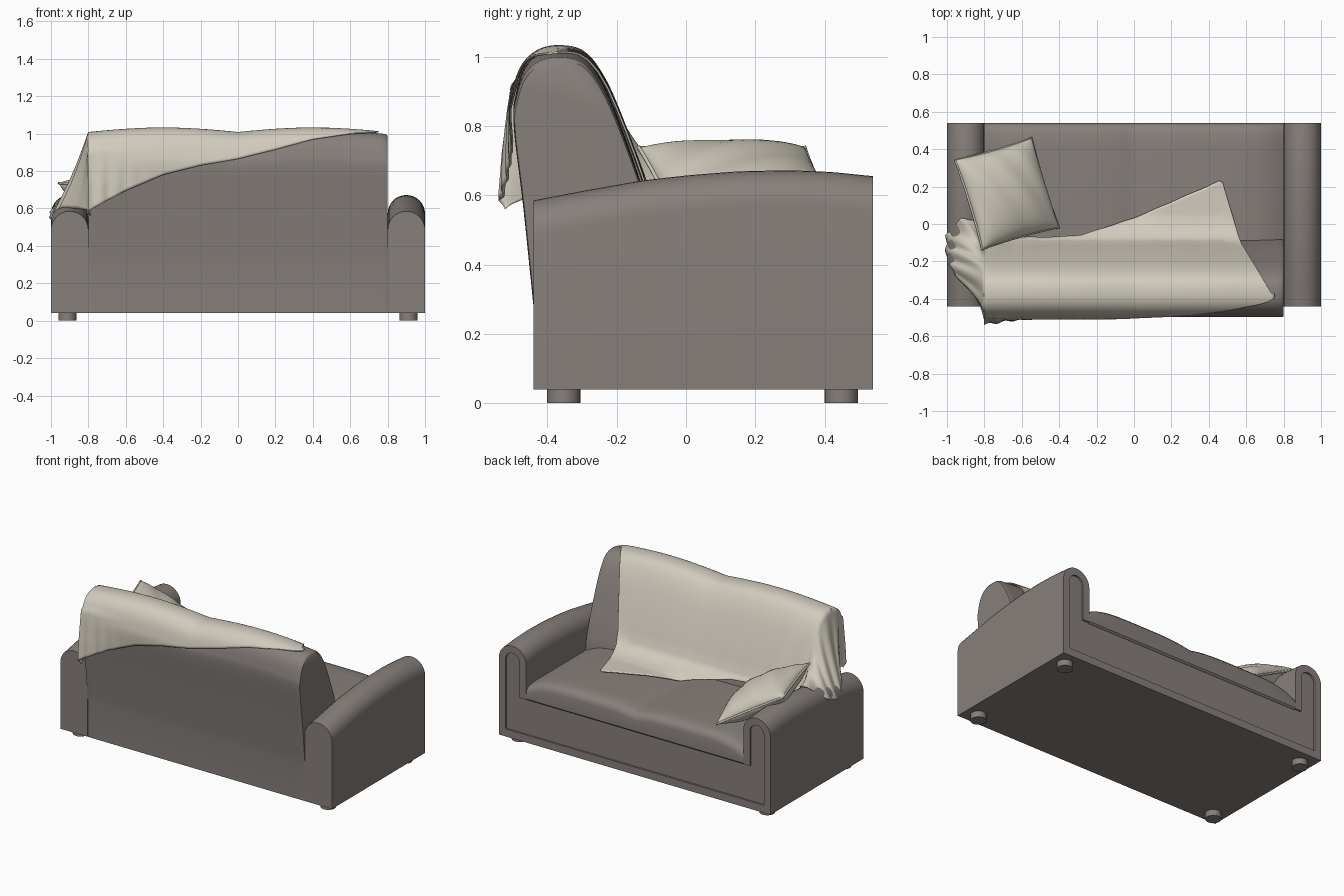
import bpy, bmesh, math
from mathutils import Vector, Matrix

if "Cube" in bpy.data.objects:
    bpy.data.objects.remove(bpy.data.objects["Cube"])

def material(name, rgb):
    m = bpy.data.materials.new(name)
    m.diffuse_color = (*rgb, 1)
    m.use_nodes = True
    m.node_tree.nodes["Principled BSDF"].inputs["Base Color"].default_value = m.diffuse_color
    return m

GREY = material("warm grey upholstery", (0.242, 0.214, 0.198))
CREAM = material("cream cloth", (0.64, 0.60, 0.51))

def finish(bm, name, mat, angle=40):
    bmesh.ops.recalc_face_normals(bm, faces=bm.faces)
    me = bpy.data.meshes.new(name)
    bm.to_mesh(me)
    bm.free()
    ob = bpy.data.objects.new(name, me)
    bpy.context.collection.objects.link(ob)
    me.materials.append(mat)
    smooth(ob, angle)
    return ob

def smooth(ob, angle=40):
    bpy.ops.object.select_all(action='DESELECT')
    bpy.context.view_layer.objects.active = ob
    ob.select_set(True)
    bpy.ops.object.shade_smooth_by_angle(angle=math.radians(angle))

def loft(name, sections, mat, closed=True, angle=40):
    """Bridge equal-length rows of points; closed sections get end caps."""
    bm = bmesh.new()
    rows = [[bm.verts.new(p) for p in s] for s in sections]
    n = len(rows[0])
    for a, b in zip(rows, rows[1:]):
        for i in range(n if closed else n - 1):
            j = (i + 1) % n
            bm.faces.new((a[i], a[j], b[j], b[i]))
    if closed:
        bm.faces.new(rows[0])
        bm.faces.new(rows[-1])
    return finish(bm, name, mat, angle)

def lerp_table(table, x):
    """Piecewise linear lookup; the values may be numbers or vectors."""
    if x <= table[0][0]:
        return table[0][1]
    for (x0, v0), (x1, v1) in zip(table, table[1:]):
        if x <= x1:
            return v0 + (v1 - v0) * ((x - x0) / (x1 - x0))
    return table[-1][1]

def spline(pts, k=6):
    pts = [Vector(p) for p in pts]
    ext = [2 * pts[0] - pts[1]] + pts + [2 * pts[-1] - pts[-2]]
    out = []
    for a, b, c, d in zip(ext, ext[1:], ext[2:], ext[3:]):
        for i in range(k):
            t = i / k
            out.append(0.5 * (2 * b + (c - a) * t + (2 * a - 5 * b + 4 * c - d) * t * t
                              + (3 * b - a - 3 * c + d) * t ** 3))
    return out + [pts[-1]]

# Shared upholstery shapes
BACK = spline([(-.44, .28), (-.47, .57), (-.497, .80), (-.49, .88), (-.465, .95), (-.42, .99),
               (-.36, 1.0), (-.30, .985), (-.25, .925), (-.20, .82), (-.13, .63), (-.09, .49)])

def back_profile(x):
    dz = 0.024 * abs(math.sin(math.pi * x / 0.8)) - 0.003
    return [Vector((p.x, p.y + max(0, p.y - .5) * 2 * dz)) for p in BACK]

def seat_top(x):
    u = min(1, abs(x) / 0.8)
    low = 0.45 if u < 0.5 else 0.415
    return 0.475 - (0.475 - low) * (2 * u - 1) ** 4

# Backrest with two soft crowns and rounded ends
xs = [-.8, -.795, -.785] + [-.76 + .04 * i for i in range(39)] + [.785, .795, .8]
sections = []
for x in xs:
    k = {.8: .98, .795: .992}.get(abs(x), 1)
    prof = [Vector((-.08, .04)), Vector((-.44, .04))] + back_profile(x) + [Vector((-.08, .40))]
    sections.append([(x, -.3 + (p.x + .3) * k, .5 + (p.y - .5) * k if p.y > .5 else p.y) for p in prof])
loft("backrest", sections, GREY)

# Seat cushion
sections = []
for i in range(41):
    x = -.8 + .04 * i
    h = seat_top(x)
    sections.append([(x, y, z) for y, z in [(-.15, .32), (.53, .32), (.54, .33), (.54, h - .055),
                     (.533, h - .03), (.515, h - .013), (.48, h - .004), (.42, h), (-.15, h)]])
loft("seat_cushion", sections, GREY)

# Arms with rounded tops that rise towards the front
TOP = [(-.44, .585), (-.30, .612), (-.13, .642), (.0, .657), (.15, .669), (.3, .672), (.42, .667), (.54, .655)]
bodies = []
for side, label in ((-1, "left"), (1, "right")):
    sections = []
    for i in range(25):
        y = -.44 + .98 * i / 24
        t = lerp_table(TOP, y)
        arc = [(.9 + .1 * math.cos(math.pi * a / 16), t - .1 + .1 * math.sin(math.pi * a / 16))
               for a in range(17)]
        sections.append([(side * x, y, z) for x, z in [(.8, .04), (1, .04)] + arc])
    bodies.append(loft(label + "_arm", sections, GREY))

# Base under the seat
bodies.append(loft("seat_base", [[(x, -.43, .04), (x, .54, .04), (x, .54, .321), (x, -.43, .321)]
                                 for x in (-.8, .8)], GREY))

# Recessed front panel running up both arms, its top hidden by the cushion
arch = [(.9 + .052 * math.cos(math.pi * a / 12), .555 + .052 * math.sin(math.pi * a / 12)) for a in range(13)]
half = [(.952, .09)] + arch + [(.848, .325)]
outline = half + [(-x, z) for x, z in reversed(half)]
cutter = loft("panel_cutter", [[(x, y, z) for x, z in outline] for y in (.528, .6)], GREY)
cutter.hide_render = True
for ob in bodies:
    mod = ob.modifiers.new("recess", 'BOOLEAN')
    mod.operation = 'DIFFERENCE'
    mod.object = cutter
    bpy.context.view_layer.objects.active = ob
    bpy.ops.object.modifier_apply(modifier=mod.name)
    smooth(ob)
bpy.data.objects.remove(cutter)

# Feet
for x in (-.912, .912):
    for y in (-.353, .448):
        bm = bmesh.new()
        bmesh.ops.create_cone(bm, cap_ends=True, segments=28, radius1=.048, radius2=.048, depth=.05,
                              matrix=Matrix.Translation((x, y, .025)))
        finish(bm, "foot", GREY)

# Throw: follows the backrest and seat between a back hem and a front hem
BACK_HEM = [(-.8, .585), (-.74, .62), (-.6, .695), (-.4, .78), (-.2, .83), (0, .865), (.2, .915), (.4, .97), (.6, 1.0), (.78, 1.01)]
FRONT_HEM = [(-.8, -.08), (-.4, -.07), (-.28, -.06), (0, .03), (.47, .235), (.57, -.10), (.65, -.23), (.74, -.38)]
ROWS = 60

def throw_row(x):
    h = seat_top(x)
    bridge = [Vector(p) for p in ((-.095, .54), (-.06, .508), (-.02, .49))]
    raw = back_profile(x)[:-5] + bridge + [Vector((y, h + .002)) for y in (.04, .1, .15, .2, .25, .3)]
    path = []
    for i, p in enumerate(raw):
        d = (raw[min(i + 1, len(raw) - 1)] - raw[max(i - 1, 0)]).normalized()
        path.append(p + Vector((-d.y, d.x)) * .009)
    length = [0]
    for a, b in zip(path, path[1:]):
        length.append(length[-1] + (b - a).length)
    top = max(range(len(path)), key=lambda i: path[i].y)
    start = lerp_table([(p.y, l) for p, l in zip(path[:top + 1], length)], lerp_table(BACK_HEM, x))
    end = lerp_table([(p.x, l) for p, l in zip(path[top:], length[top:])], lerp_table(FRONT_HEM, x))
    table = list(zip(length, path))
    loose = min(1, max(0, (-.45 - x) / .35))
    row = []
    for i in range(ROWS + 1):
        p = lerp_table(table, start + (end - start) * i / ROWS).copy()
        if p.x < -.4 and p.y < .92:      # loose tail hanging behind
            p.x = p.x + (-.503 - (.92 - p.y) * .08 - p.x) * loose
            p.x -= .008 * loose * (1 + math.sin(75 * x)) * min(1, (.92 - p.y) * 5)
        elif p.x > -.3:                  # soft folds in front
            p.x += .004 * (1 + math.sin(38 * x + 7 * p.y)) * min(1, (p.x + .3) * 5) * (.3 + loose)
        row.append(Vector((x, p.x, p.y)))
    return row

# Throw end draped over the left arm
ARM_HEM = [(s, Vector(p)) for s, p in [
    (0, (-.79, -.525, .56)), (.12, (-.80, -.47, .59)), (.26, (-.855, -.375, .60)), (.4, (-.96, -.27, .60)),
    (.55, (-1.003, -.17, .54)), (.72, (-1.003, -.06, .58)), (.85, (-.92, .03, .672)), (.93, (-.85, .02, .655)),
    (1, (-.82, -.06, .60))]]
first = throw_row(-.8)
rows = []
for k in range(16, 0, -1):
    t = k / 16
    row = []
    for i, p in enumerate(first):
        s = i / ROWS
        q = p.lerp(lerp_table(ARM_HEM, s), t)
        sag = math.sin(math.pi * t) * math.sin(math.pi * s)
        fold = math.sin(s * 52 + 2 * t) * t * (1 - .75 * t)
        row.append(q + Vector((.016 * sag - .022 * fold * math.sin(math.pi * s), .012 * fold, 0)))
    rows.append(row)
rows += [throw_row(-.8 + 1.55 * i / 90) for i in range(91)]
throw = loft("throw_blanket", rows, CREAM, closed=False, angle=70)
sol = throw.modifiers.new("thickness", 'SOLIDIFY')
sol.thickness = .006
sol.offset = 0

# Pillow leaning on the left arm
ax = Vector((.42, .12, -.25)).normalized()
ay = Vector((-.15, .49, 0)).normalized()
az = ax.cross(ay).normalized()
frame = Matrix((ax, ay, az)).transposed().to_4x4()
frame.translation = (-.68, .162, .615)

def pillow_point(u, v, sign):
    h = .098 * max(0, (1 - u * u) * (1 - v * v)) ** .45
    h *= 1 + .05 * math.sin(9 * u + 4 * v)
    return frame @ Vector((.245 * u * (1 - .04 * (1 - v * v)), .25 * v * (1 - .04 * (1 - u * u)), sign * h))

bm = bmesh.new()
N = 28
grid = [math.sin(math.pi / 2 * (2 * i / N - 1)) for i in range(N + 1)]
for sign in (1, -1):
    vs = [[bm.verts.new(pillow_point(u, v, sign)) for v in grid] for u in grid]
    for i in range(N):
        for j in range(N):
            bm.faces.new((vs[i][j], vs[i + 1][j], vs[i + 1][j + 1], vs[i][j + 1]))
bmesh.ops.remove_doubles(bm, verts=bm.verts, dist=1e-5)
finish(bm, "pillow", CREAM, 60)

# Piping around the pillow seam
g = [-1 + i / 8 for i in range(16)]
loop = [(a, -1) for a in g] + [(1, a) for a in g] + [(-a, 1) for a in g] + [(-1, -a) for a in g]
ring = [pillow_point(u, v, 0) for u, v in loop]
centre = frame.translation
sections = []
for p in ring + ring[:1]:
    out = (p - centre).normalized()
    sections.append([p + out * .007 * math.cos(a * math.pi / 4) + az * .007 * math.sin(a * math.pi / 4)
                     for a in range(8)])
loft("pillow_piping", sections, CREAM, angle=60)
